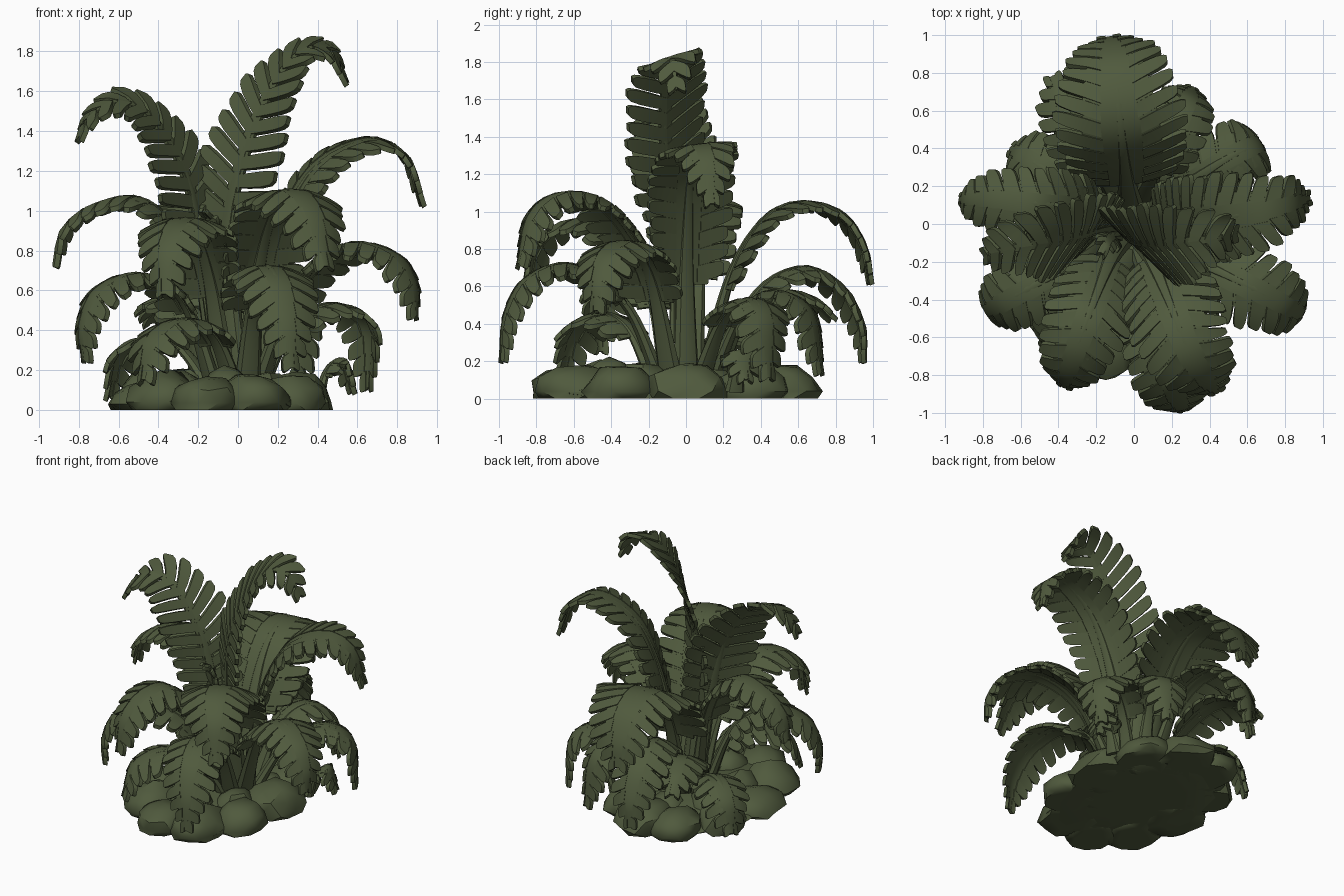
import bpy, bmesh, math, random
from mathutils import Vector, Quaternion

random.seed(4)
cube = bpy.data.objects.get("Cube")
if cube:
    bpy.data.objects.remove(cube)

green = bpy.data.materials.new("dark olive green")
green.use_nodes = True
colour = (0.080, 0.102, 0.047, 1)
green.diffuse_color = colour
bsdf = green.node_tree.nodes["Principled BSDF"]
bsdf.inputs["Base Color"].default_value = colour
bsdf.inputs["Roughness"].default_value = 0.9


def finish(name, bm, angle):
    """Turn a bmesh into a shaded object."""
    bmesh.ops.recalc_face_normals(bm, faces=bm.faces)
    mesh = bpy.data.meshes.new(name)
    bm.to_mesh(mesh)
    bm.free()
    mesh.materials.append(green)
    obj = bpy.data.objects.new(name, mesh)
    bpy.context.collection.objects.link(obj)
    bpy.ops.object.select_all(action='DESELECT')
    obj.select_set(True)
    bpy.context.view_layer.objects.active = obj
    bpy.ops.object.shade_smooth_by_angle(angle=math.radians(angle))


def loft(bm, rings):
    """Skin a row of closed rings and cap both ends."""
    rows = [[bm.verts.new(p) for p in ring] for ring in rings]
    n = len(rows[0])
    for a, b in zip(rows, rows[1:]):
        for i in range(n):
            j = (i + 1) % n
            bm.faces.new((a[i], a[j], b[j], b[i]))
    bm.faces.new(rows[0])
    bm.faces.new(rows[-1])


class Path:
    """Smooth path with even spacing and a frame at each point."""

    def __init__(self, points, roll):
        p = [Vector(q) for q in points]
        p = [p[0] * 2 - p[1]] + p + [p[-1] * 2 - p[-2]]
        self.pts = []
        for a, b, c, d in zip(p, p[1:], p[2:], p[3:]):
            for k in range(16):
                t = k / 16
                self.pts.append(0.5 * (2 * b + (c - a) * t + (2 * a - 5 * b + 4 * c - d) * t * t
                                       + (3 * b - a - 3 * c + d) * t ** 3))
        self.pts.append(p[-2])
        self.dist = [0]
        for a, b in zip(self.pts, self.pts[1:]):
            self.dist.append(self.dist[-1] + (b - a).length)
        self.length = self.dist[-1]
        head = p[-2] - p[1]
        self.side = Vector((head.y, -head.x, 0)).normalized()
        self.roll = math.radians(roll)

    def point(self, t):
        s = t * self.length
        k = 0
        while k < len(self.pts) - 2 and self.dist[k + 1] < s:
            k += 1
        f = (s - self.dist[k]) / (self.dist[k + 1] - self.dist[k])
        return self.pts[k] + (self.pts[k + 1] - self.pts[k]) * f

    def frame(self, t):
        tan = (self.point(t + 0.02) - self.point(t - 0.02)).normalized()
        side = (self.side - tan * self.side.dot(tan)).normalized()
        side = Quaternion(tan, self.roll * max(0, 1 - t ** 3)) @ side
        return self.point(t), side, side.cross(tan)


def frond(name, points, width, start, roll=0, solid=True, droop=0.3):
    """Arching midrib with a blade whose edges split into rounded leaflets."""
    bm = bmesh.new()
    path = Path(points, roll)

    # flattened midrib, broad at the foot
    rings = []
    for k in range(25):
        t = k / 24
        c, side, up = path.frame(t)
        r = (0.07 * (1 - t) ** 1.6 + 0.008) * min(1, 0.4 + width * 2.5)
        rings.append([c + side * r * math.cos(a) + up * r * 0.6 * math.sin(a)
                      for a in (i * math.tau / 8 for i in range(8))])
    loft(bm, rings)

    def half_width(v):
        return width * (0.82 + 0.18 * math.sin(min(v / 0.35, 1) * math.pi / 2)) \
            * (1 - 0.9 * max(0, (v - 0.35) / 0.65) ** 1.9)

    # joined inner part of the blade
    inner = 0.62 if solid else 0.15
    columns = [inner * k / 3 for k in range(-3, 4)]
    rings = []
    for k in range(29):
        v = k / 28
        c, side, up = path.frame(start + (1 - start) * v)
        w = half_width(v)
        row = [c + side * u * w - up * droop * u * u * w for u in columns]
        rings.append([p - up * 0.009 for p in row] + [p + up * 0.009 for p in reversed(row)])
    loft(bm, rings)

    # leaflets
    if solid:
        outline = ((0.3, 0.49), (0.55, 0.5), (0.8, 0.48), (0.94, 0.4), (1, 0.24))
    else:
        outline = ((0, 0.4), (0.35, 0.45), (0.7, 0.46), (0.92, 0.4), (1, 0.24))
    count = max(5, round(path.length * (1 - start) / 0.092))
    step = (1 - start) / count
    for i in range(count):
        v = (i + 0.5) / count
        w = half_width(v)
        sweep = 0.2 + 0.5 * v
        for hand in (-1, 1):
            lift = random.uniform(-0.005, 0.005)
            reach = w * random.uniform(0.95, 1.06)
            rings = []
            for u, h in outline:
                mid = start + step * (i + 0.5) + sweep * u * reach / path.length
                ring = []
                for s, z in ((-1, -1), (1, -1), (0.88, 1), (-0.88, 1)):
                    c, side, up = path.frame(mid + s * h * step)
                    ring.append(c + side * hand * u * reach
                                + up * (z * 0.013 + lift * u - droop * u * u * reach))
                rings.append(ring)
            loft(bm, rings)
    finish(name, bm, 40)


# tall upright fronds
frond("tall_frond", [(0, 0, .05), (-.06, -.03, .8), (.01, -.1, 1.22), (.14, -.11, 1.56), (.31, -.09, 1.79),
                     (.46, -.07, 1.8), (.54, -.05, 1.65)], .27, .32, 62, False, 0)
frond("left_upper_frond", [(-.05, 0, .05), (-.19, -.03, .85), (-.27, -.06, 1.2), (-.43, -.09, 1.46),
                           (-.6, -.12, 1.545), (-.74, -.15, 1.47), (-.79, -.17, 1.36)], .25, .35, -58, False, 0.05)

# side and back fronds of the upper ring
frond("right_upper_frond", [(.08, 0, .05), (.16, 0, .7), (.35, .02, 1.17), (.64, .06, 1.35),
                            (.84, .11, 1.28), (.925, .14, 1.04)], .24, .28, 14, True, 0.12)
frond("left_middle_frond", [(-.1, .03, .05), (-.22, .07, .75), (-.46, .1, 1.05), (-.72, .13, 1.03),
                            (-.88, .13, .9), (-.92, .13, .73)], .2, .34)
frond("back_frond", [(-.02, .08, .05), (-.04, .24, .66), (-.06, .42, .96), (-.08, .62, 1.05),
                     (-.1, .83, .99), (-.12, .95, .82), (-.13, .985, .64)], .34, .3, 0, True, 0.12)

# front fronds
frond("front_right_high_frond", [(.04, -.06, .05), (.1, -.2, .7), (.19, -.42, 1.03),
                                 (.28, -.65, 1.1), (.38, -.82, .98), (.44, -.89, .72)], .26, .32)
frond("front_left_high_frond", [(-.06, -.06, .05), (-.13, -.2, .6), (-.22, -.43, .92),
                                (-.3, -.65, .94), (-.36, -.81, .8), (-.37, -.86, .58)], .23, .32)
frond("front_low_frond", [(.04, -.12, .05), (.08, -.32, .5), (.13, -.6, .71),
                          (.2, -.84, .65), (.25, -.96, .45), (.27, -.985, .21)], .21, .32)
frond("front_left_small_frond", [(0, -.14, .05), (-.12, -.3, .37), (-.28, -.46, .45),
                                 (-.43, -.6, .35), (-.47, -.66, .15)], .21, .3)

# diagonal fronds
frond("right_front_frond", [(.08, -.07, .05), (.3, -.18, .62), (.55, -.3, .83), (.78, -.42, .78),
                            (.88, -.47, .63), (.89, -.48, .47)], .22, .32)
frond("left_front_frond", [(-.1, -.08, .05), (-.27, -.18, .54), (-.5, -.31, .68), (-.7, -.42, .6),
                           (-.78, -.46, .42), (-.77, -.46, .25)], .19, .32)
frond("right_back_frond", [(.08, .06, .05), (.27, .2, .42), (.48, .34, .53), (.65, .42, .42),
                           (.66, .44, .11)], .19, .32)
frond("back_right_frond", [(.04, .12, .05), (.12, .3, .46), (.21, .48, .57), (.29, .66, .46),
                           (.31, .72, .14)], .18, .34)
frond("back_low_frond", [(-.02, .14, .05), (-.06, .36, .54), (-.12, .62, .7), (-.18, .83, .6),
                         (-.2, .94, .4), (-.21, .955, .21)], .21, .32)
frond("back_left_frond", [(-.06, .1, .05), (-.18, .28, .42), (-.28, .48, .57), (-.38, .66, .54),
                          (-.43, .78, .44)], .2, .34)
frond("left_back_frond", [(-.1, .06, .05), (-.28, .17, .3), (-.46, .28, .36), (-.6, .37, .27),
                          (-.65, .4, .07)], .18, .34)

# young leaves at the heart and at the rim
frond("heart_leaf", [(-.1, -.06, .3), (-.12, -.07, .75), (-.14, -.1, .95), (-.17, -.16, 1.0)], .08, .5)
frond("rim_leaf", [(.4, .26, .04), (.45, .28, .2), (.53, .3, .25), (.58, .32, .1)], .12, .3)


def rock(name, x, y, rx, ry, height):
    """Rough boulder with its underside flattened onto the ground."""
    bm = bmesh.new()
    bmesh.ops.create_icosphere(bm, subdivisions=2, radius=1)
    turn = random.uniform(0, math.tau)
    for vert in bm.verts:
        vert.co.rotate(Quaternion((0, 0, 1), turn))
        vert.co *= random.uniform(0.87, 1.1)
        vert.co = (x + vert.co.x * rx, y + vert.co.y * ry,
                   max(0, height * (0.2 + 0.8 * vert.co.z)))
    bmesh.ops.remove_doubles(bm, verts=bm.verts, dist=0.002)
    finish(name, bm, 42)


# ring of boulders around a low mound
rock("soil_mound", -.08, -.06, .5, .68, .14)
for i in range(10):
    a = math.tau * (i + 0.2) / 10
    size = random.uniform(0.15, 0.21)
    rock(f"boulder_{i + 1}", -.085 + (.58 - size) * math.cos(a), -.06 + (.77 - size) * math.sin(a),
         size, size * 1.15, random.uniform(0.14, 0.21))
for i in range(6):
    a = math.tau * (i + 0.5) / 6
    rock(f"inner_boulder_{i + 1}", -.07 + .24 * math.cos(a), -.05 + .36 * math.sin(a),
         .14, .16, random.uniform(0.16, 0.22))
